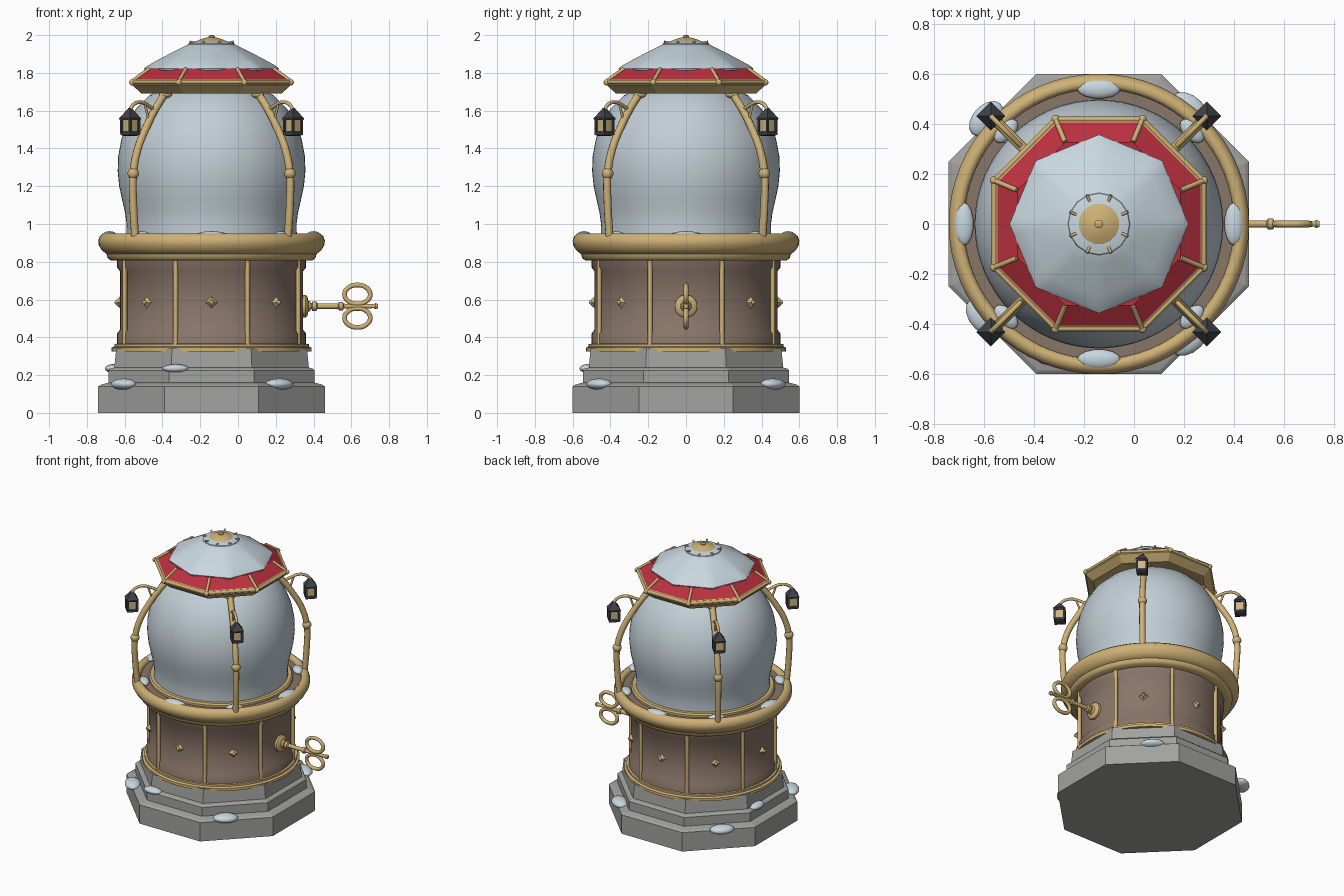
import bpy, bmesh, math
from math import sin, cos, pi, radians
from mathutils import Vector

if "Cube" in bpy.data.objects:
    bpy.data.objects.remove(bpy.data.objects["Cube"])

CX = -0.14                      # vertical axis of the tower
OCT = 1 / cos(pi / 8)           # apothem to corner radius


def material(name, rgb):
    m = bpy.data.materials.new(name)
    m.use_nodes = True
    m.diffuse_color = (*rgb, 1)
    m.node_tree.nodes["Principled BSDF"].inputs["Base Color"].default_value = (*rgb, 1)
    return m


GOLD = material("gold", (0.62, 0.44, 0.18))
BROWN = material("brown wood", (0.25, 0.18, 0.14))
STONE = material("grey stone", (0.36, 0.36, 0.35))
GLASS = material("pale glass", (0.54, 0.62, 0.67))
SNOW = material("snow", (0.58, 0.68, 0.74))
RED = material("red panel", (0.50, 0.03, 0.05))
IRON = material("dark iron", (0.05, 0.055, 0.065))
GLOW = material("lamp pane", (0.62, 0.47, 0.22))


def finish(ob, smooth):
    bpy.ops.object.select_all(action='DESELECT')
    ob.select_set(True)
    bpy.context.view_layer.objects.active = ob
    if smooth:
        bpy.ops.object.shade_smooth_by_angle(angle=radians(smooth))
    return ob


def mesh_object(name, bm, mats, smooth=0, loc=(CX, 0, 0)):
    me = bpy.data.meshes.new(name)
    bmesh.ops.recalc_face_normals(bm, faces=bm.faces)
    bm.to_mesh(me)
    bm.free()
    for m in mats:
        me.materials.append(m)
    ob = bpy.data.objects.new(name, me)
    ob.location = loc
    bpy.context.collection.objects.link(ob)
    return finish(ob, smooth)


def lathe(name, profile, mats, segs=64, smooth=40, shape=None, pick=None, loc=(CX, 0, 0), turn=pi / 8):
    """Revolve (radius, z) points; shape(angle, row) scales the radius."""
    bm = bmesh.new()
    rings = []
    for row, (r, z) in enumerate(profile):
        ring = []
        for i in range(segs):
            a = turn + 2 * pi * i / segs
            k = r * (shape(a, row) if shape else 1)
            ring.append(bm.verts.new((k * cos(a), k * sin(a), z)))
        rings.append(ring)
    for row, (lo, hi) in enumerate(zip(rings, rings[1:])):
        for i in range(segs):
            j = (i + 1) % segs
            f = bm.faces.new((lo[i], lo[j], hi[j], hi[i]))
            f.material_index = pick(row) if pick else 0
    for ring, row in ((rings[0], 0), (rings[-1], len(profile) - 2)):
        bm.faces.new(ring).material_index = pick(row) if pick else 0
    return mesh_object(name, bm, mats, smooth, loc)


def octagon(name, profile, mats, **kw):
    return lathe(name, [(r * OCT, z) for r, z in profile], mats, segs=8, smooth=0, **kw)


def tube(name, points, radius, mat, closed=False):
    cu = bpy.data.curves.new(name, 'CURVE')
    cu.dimensions = '3D'
    cu.bevel_depth, cu.bevel_resolution = radius, 3
    cu.resolution_u, cu.use_fill_caps = 6, True
    sp = cu.splines.new('BEZIER')
    sp.bezier_points.add(len(points) - 1)
    for bp, p in zip(sp.bezier_points, points):
        bp.co = p
        bp.handle_left_type = bp.handle_right_type = 'AUTO' if len(points) > 2 else 'VECTOR'
    sp.use_cyclic_u = closed
    cu.materials.append(mat)
    ob = bpy.data.objects.new(name, cu)
    bpy.context.collection.objects.link(ob)
    finish(ob, 0)
    bpy.ops.object.convert(target='MESH')
    return finish(bpy.context.object, 50)


def ball(name, loc, size, mat, turn=0.0):
    bm = bmesh.new()
    bmesh.ops.create_uvsphere(bm, u_segments=14, v_segments=9, radius=1)
    bmesh.ops.scale(bm, vec=size, verts=bm.verts)
    ob = mesh_object(name, bm, [mat], 60, loc)
    ob.rotation_euler.z = turn
    return ob


def polar(r, a, z):
    return Vector((CX + r * cos(a), r * sin(a), z))


# Stepped stone base
octagon("stone_base", [(.60, 0), (.60, .14), (.585, .15), (.545, .16), (.545, .225), (.535, .235),
                       (.515, .24), (.505, .34)], [STONE])

# Drum wall with its trim
lathe("drum_wall", [(.50, .33), (.50, .42), (.485, .44), (.485, .75), (.50, .77), (.50, .83)], [BROWN])
lathe("lower_trim", [(.50, .325), (.53, .325), (.53, .345), (.515, .352), (.515, .365), (.48, .368)], [GOLD])
lathe("neck_trim", [(.48, .805), (.535, .808), (.55, .82), (.555, .84), (.54, .85)], [GOLD])
lathe("balcony_rim", [(.50, .835), (.555, .84), (.582, .862), (.598, .89), (.60, .912), (.592, .935),
                      (.575, .95), (.555, .95), (.542, .94), (.538, .92)], [GOLD], smooth=60)
lathe("balcony_deck", [(.54, .90), (.545, .925), (.44, .925)], [BROWN])
lathe("dome_ring", [(.44, .925), (.485, .925), (.485, .94), (.475, .95), (.44, .95)], [GOLD])

for i in range(8):
    a = pi / 8 + i * pi / 4
    tube("wall_pilaster", [polar(.497, a, .35), polar(.497, a, .82)], .013, GOLD)
    a = i * pi / 4
    if i:                        # diamond studs everywhere but behind the key
        bm = bmesh.new()
        bmesh.ops.create_cone(bm, segments=4, radius1=.034, radius2=.016, depth=.02, cap_ends=True)
        stud = mesh_object("diamond_stud", bm, [GOLD], 0, polar(.492, a, .585))
        stud.rotation_euler = (0, pi / 2, a)
        ball("stud_bead", polar(.503, a, .585), (.011, .011, .011), GOLD)
    big = i % 2 == 0
    ball("rim_snow", polar(.54 if big else .525, a, .938), (.04, .088, .024) if big else (.035, .06, .024), SNOW, a)

# Glass dome
lathe("glass_dome", [(.452, .92), (.45, 1.0), (.458, 1.06), (.474, 1.13), (.489, 1.20), (.497, 1.28), (.494, 1.36),
                     (.477, 1.45), (.447, 1.53), (.40, 1.61), (.33, 1.68), (.22, 1.74)], [GLASS], smooth=60)

# Ribs, brackets and hanging lanterns on the diagonals
for i in range(4):
    a = pi / 4 + i * pi / 2
    path = [(.572, .93), (.586, 1.1), (.587, 1.26), (.555, 1.39), (.49, 1.51), (.42, 1.61), (.34, 1.70)]
    tube("dome_rib", [polar(r, a, z) for r, z in path], .021, GOLD)
    ball("rib_knob", polar(.587, a, 1.267), (.031, .031, .031), GOLD)
    ball("rib_top", polar(.345, a, 1.685), (.035, .035, .02), GOLD)
    arm = [(.43, 1.605), (.47, 1.625), (.53, 1.645), (.585, 1.632), (.61, 1.605)]
    tube("lantern_bracket", [polar(r, a, z) for r, z in arm], .01, GOLD)
    tube("bracket_brace", [polar(r, a, z) for r, z in ((.47, 1.55), (.50, 1.638))], .007, GOLD)
    at = polar(.61, a, 0)
    lathe("lantern_roof", [(.056, 1.55), (.058, 1.56), (.03, 1.59), (.008, 1.615)], [IRON], 4, 0, loc=at, turn=0)
    lathe("lantern_pane", [(.041, 1.485), (.041, 1.555)], [GLOW], 4, 0, loc=at, turn=0)
    lathe("lantern_foot", [(.03, 1.465), (.052, 1.472), (.052, 1.488), (.04, 1.49)], [IRON], 4, 0, loc=at, turn=0)
    for k in range(4):
        post = at + Vector((.045 * cos(k * pi / 2), .045 * sin(k * pi / 2), 0))
        lathe("lantern_post", [(.009, 1.48), (.009, 1.555)], [IRON], 4, 0, loc=post, turn=0)

# Octagonal canopy: gold underside and fascia, red sloping band
octagon("canopy", [(.26, 1.715), (.355, 1.69), (.37, 1.69), (.42, 1.735), (.422, 1.755), (.405, 1.765), (.325, 1.822)],
        [GOLD, RED], pick=lambda row: int(row == 5))
corners = [pi / 8 + i * pi / 4 for i in range(8)]
for a, b in zip(corners, corners[1:] + corners[:1]):
    tube("canopy_rail", [polar(.452, a, 1.752), polar(.452, b, 1.752)], .011, GOLD)
    tube("canopy_rafter", [polar(.452, a, 1.757), polar(.355, a, 1.823)], .010, GOLD)
    ball("canopy_bead", polar(.454, a, 1.75), (.017, .017, .017), GOLD)


# Snow cap, eight-sided at the eaves and round at the crown
def cap_shape(a, row):
    off = (a % (pi / 4)) - pi / 8
    straight = 1 / cos(off if abs(off) < pi / 8 else pi / 8)
    mix = max(0, 1 - max(0, row - 1) / 5)
    return 1 + mix * (straight - 1)


lathe("snow_cap", [(.325, 1.812), (.33, 1.823), (.318, 1.838), (.27, 1.869), (.21, 1.904), (.155, 1.934),
                   (.11, 1.957), (.05, 1.967)], [SNOW], shape=cap_shape, smooth=50, turn=0)
lathe("finial_snow", [(.128, 1.942), (.122, 1.956), (.08, 1.968)], [SNOW], segs=16)
lathe("finial", [(.085, 1.955), (.084, 1.966), (.06, 1.977), (.03, 1.986), (.017, 1.988), (.017, 1.995), (.008, 2.0)],
      [GOLD], segs=32)
for i in range(8):
    a = pi / 8 + i * pi / 4
    tube("finial_prong", [polar(.095, a, 1.958), polar(.125, a, 1.965)], .006, GOLD)

# Winding key on the side
KZ = .565


def key_part(name, profile):
    ob = lathe(name, profile, [GOLD], segs=24, loc=(0, 0, KZ))
    ob.rotation_euler.y = pi / 2


key_part("key_plate", [(.06, .335), (.06, .358), (.05, .368), (.03, .372), (.024, .385)])
key_part("key_shaft", [(.016, .36), (.016, .39), (.026, .395), (.026, .415), (.015, .42), (.014, .53),
                       (.022, .535), (.022, .555), (.013, .56), (.011, .72), (.016, .727), (.012, .74)])
for side in (-1, 1):
    loop = [(.632 + .068 * cos(t * pi / 4), 0, KZ + side * .062 + .05 * sin(t * pi / 4)) for t in range(8)]
    tube("key_bow", loop, .013, GOLD, closed=True)

# Snow drifts resting on the base steps
for x, y in ((.36, -.46), (.36, .46), (-.465, -.37), (-.45, .42)):
    ball("base_snow", (CX + x, y, .152), (.055, .085, .03), SNOW, math.atan2(y, x))
for x, y in ((-.19, -.525), (-.525, .12)):
    ball("step_snow", (CX + x, y, .235), (.04, .07, .023), SNOW, math.atan2(round(y), round(x)))
